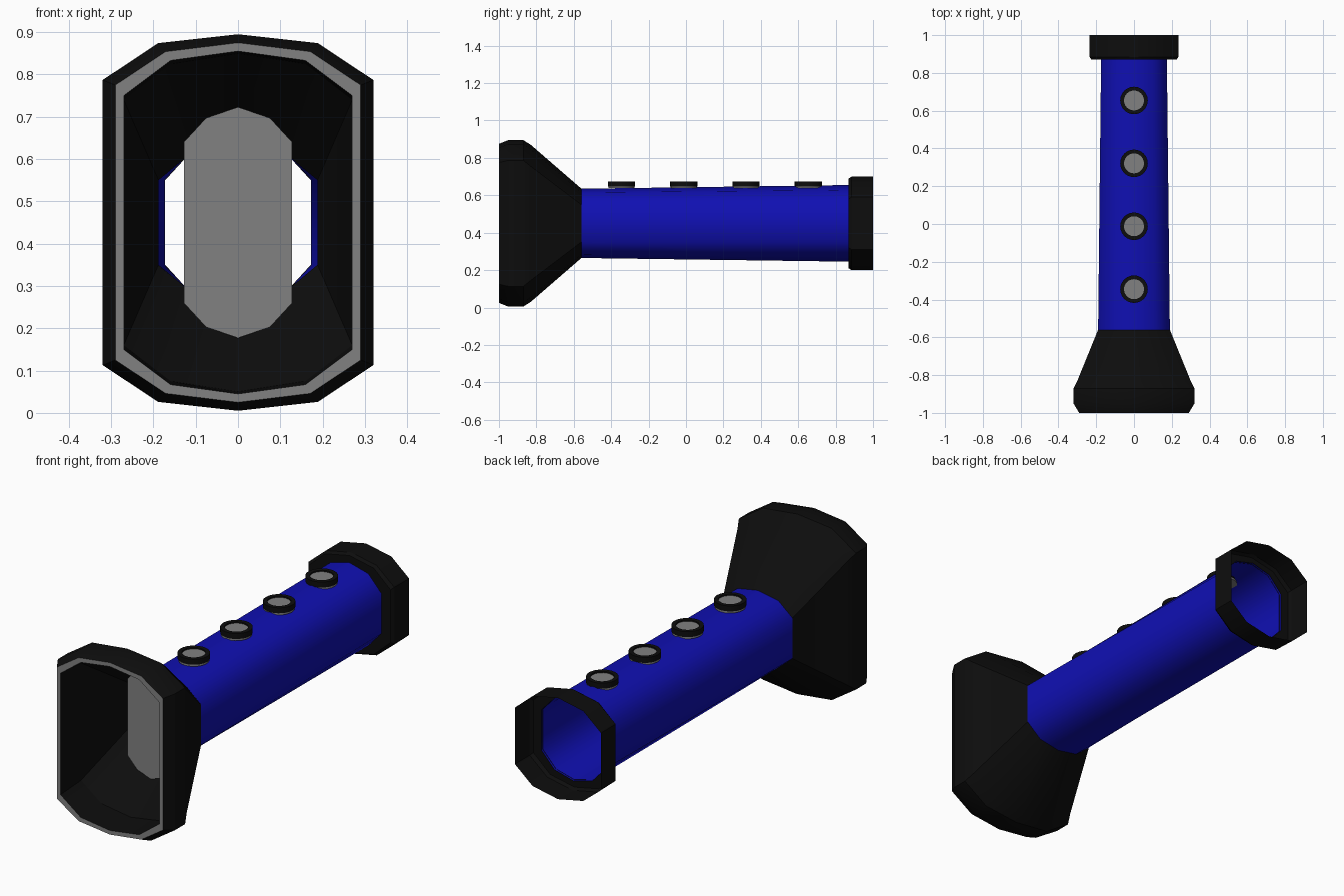
import bpy, bmesh, math

cube = bpy.data.objects.get("Cube")
if cube:
    bpy.data.objects.remove(cube)

MID = 0.45  # height of the long axis


def material(name, rgb):
    m = bpy.data.materials.new(name)
    m.use_nodes = True
    color = (*rgb, 1)
    m.diffuse_color = color
    bsdf = m.node_tree.nodes["Principled BSDF"]
    bsdf.inputs["Base Color"].default_value = color
    bsdf.inputs["Roughness"].default_value = 0.6
    return m


black = material("black rubber", (0.004, 0.004, 0.004))
blue = material("blue body", (0.005, 0.005, 0.45))
grey = material("grey", (0.22, 0.22, 0.22))


def section(y, w, side, mid, top):
    """Ten-sided stretched outline across the long axis."""
    right = [(0, top), (0.59 * w, mid), (w, side), (w, -side), (0.59 * w, -mid)]
    left = [(-x, -z) for x, z in right]
    return [(x, y, MID + z) for x, z in right + left]


def circle(y, r, z, n=24):
    turn = 2 * math.pi / n
    return [(r * math.cos(i * turn), y + r * math.sin(i * turn), z) for i in range(n)]


def loft(name, rings, mats, grey_bands=(), caps=(), angle=30):
    """Skin a row of rings; listed bands and end caps take the second material."""
    bm = bmesh.new()
    rows = [[bm.verts.new(p) for p in ring] for ring in rings]
    n = len(rows[0])
    for b, (r, s) in enumerate(zip(rows, rows[1:])):
        for i in range(n):
            j = (i + 1) % n
            f = bm.faces.new((r[i], r[j], s[j], s[i]))
            f.material_index = int(b in grey_bands)
    for c in caps:
        bm.faces.new(rows[c]).material_index = len(mats) - 1
    bmesh.ops.recalc_face_normals(bm, faces=bm.faces)
    me = bpy.data.meshes.new(name)
    bm.to_mesh(me)
    bm.free()
    ob = bpy.data.objects.new(name, me)
    bpy.context.collection.objects.link(ob)
    for m in mats:
        me.materials.append(m)
    bpy.ops.object.select_all(action='DESELECT')
    ob.select_set(True)
    bpy.context.view_layer.objects.active = ob
    bpy.ops.object.shade_smooth_by_angle(angle=math.radians(angle))
    return ob


# Hollow body tube
loft("body_tube", [
    section(-0.57, 0.19, 0.10, 0.165, 0.185),
    section(0.88, 0.174, 0.10, 0.178, 0.205),
], [blue], angle=60)

# Flared head: outer skin, grey front lip, inner skin
loft("flared_head", [
    section(-0.56, 0.19, 0.10, 0.166, 0.186),
    section(-0.83, 0.30, 0.305, 0.395, 0.42),
    section(-0.87, 0.32, 0.337, 0.424, 0.445),
    section(-0.95, 0.32, 0.337, 0.424, 0.445),
    section(-1.0, 0.29, 0.325, 0.404, 0.425),
    section(-1.0, 0.27, 0.30, 0.383, 0.405),
    section(-0.84, 0.27, 0.29, 0.375, 0.40),
    section(-0.56, 0.188, 0.10, 0.164, 0.183),
], [black, grey], grey_bands=(4,))

# Flat plate inside the head
loft("inner_plate", [
    section(-0.68, 0.128, 0.19, 0.247, 0.273),
    section(-0.675, 0.128, 0.19, 0.247, 0.273),
], [grey], caps=(0, 1))

# Open cup at the back end
loft("end_cup", [
    section(0.87, 0.172, 0.10, 0.177, 0.203),
    section(0.87, 0.225, 0.13, 0.213, 0.24),
    section(0.885, 0.235, 0.14, 0.222, 0.25),
    section(1.0, 0.235, 0.14, 0.222, 0.25),
], [black])

# Row of buttons along the top
for k in range(4):
    y = -0.345 + 0.333 * k
    loft(f"button_{k + 1}", [
        circle(y, 0.07, 0.638),
        circle(y, 0.07, 0.648),
        circle(y, 0.073, 0.648),
        circle(y, 0.073, 0.675),
        circle(y, 0.053, 0.675),
        circle(y, 0.053, 0.668),
    ], [black, grey], grey_bands=(0,), caps=(0, -1))
